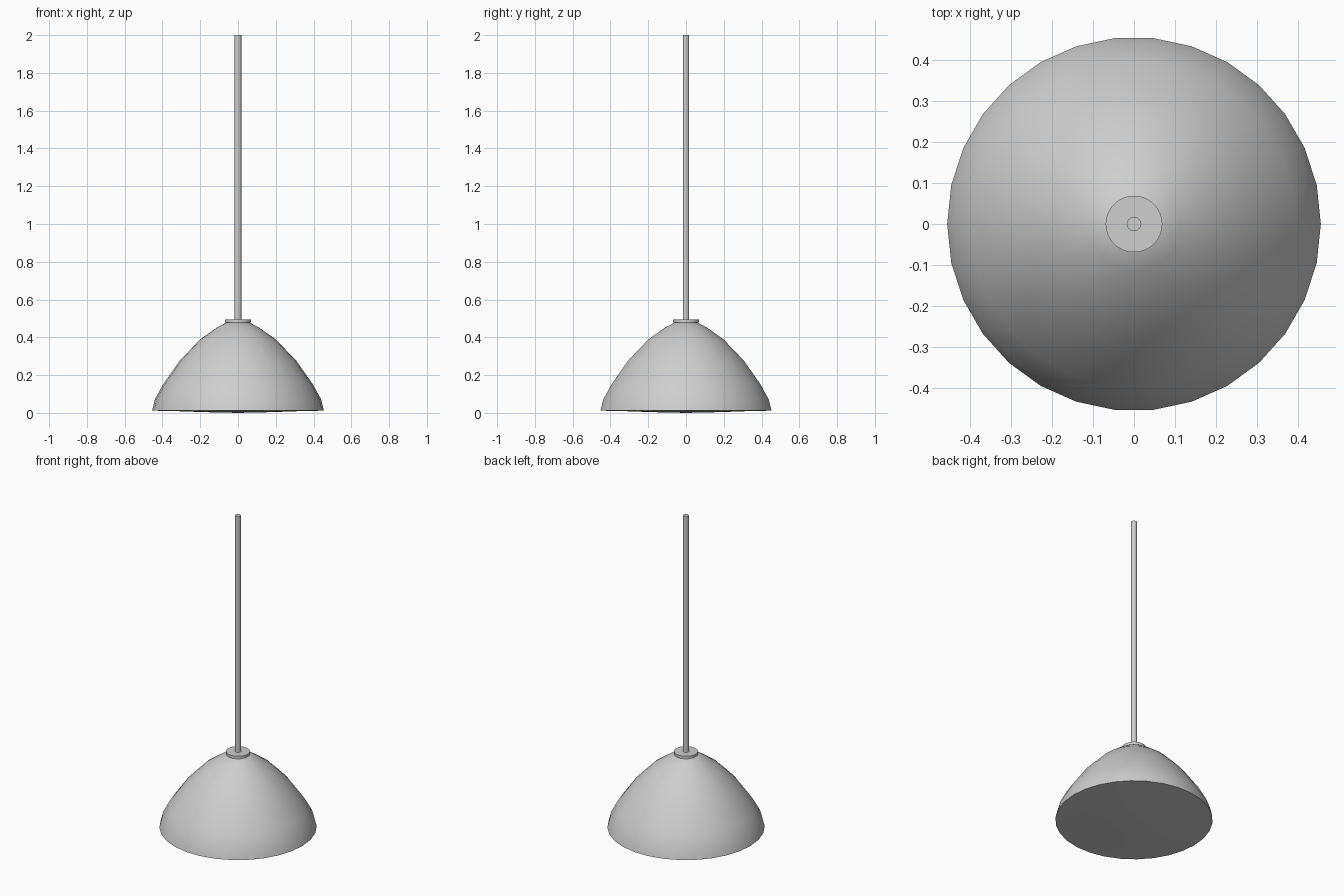
import bpy, bmesh, math

cube = bpy.data.objects.get("Cube")
if cube:
    bpy.data.objects.remove(cube, do_unlink=True)

grey = bpy.data.materials.new("light_grey")
grey.use_nodes = True
colour = (0.62, 0.62, 0.62, 1)
grey.diffuse_color = colour
grey.node_tree.nodes["Principled BSDF"].inputs["Base Color"].default_value = colour


def lathe(name, profile, sides, angle):
    """Turn a (radius, height) profile around z; zero radius makes a pole."""
    bm = bmesh.new()
    rings = []
    for r, z in profile:
        count = sides if r > 0 else 1
        rings.append([bm.verts.new((r * math.cos(math.tau * i / sides),
                                    r * math.sin(math.tau * i / sides), z))
                      for i in range(count)])
    for a, b in zip(rings, rings[1:]):
        for i in range(sides):
            j = (i + 1) % sides
            corners = [a[i % len(a)], a[j % len(a)], b[j % len(b)], b[i % len(b)]]
            bm.faces.new(list(dict.fromkeys(corners)))
    bmesh.ops.recalc_face_normals(bm, faces=bm.faces)
    mesh = bpy.data.meshes.new(name)
    bm.to_mesh(mesh)
    bm.free()
    mesh.materials.append(grey)
    obj = bpy.data.objects.new(name, mesh)
    bpy.context.collection.objects.link(obj)
    bpy.ops.object.select_all(action='DESELECT')
    obj.select_set(True)
    bpy.context.view_layer.objects.active = obj
    bpy.ops.object.shade_smooth_by_angle(angle=math.radians(angle))
    return obj


# Domed shade
lathe("shade", [(0.455, 0.012), (0.44, 0.072), (0.397, 0.15), (0.307, 0.278),
                (0.2, 0.389), (0.111, 0.452), (0.05, 0.484), (0, 0.484)], 30, 30)

# Slightly bulging diffuser closing the underside
lathe("diffuser", [(0.455, 0.012), (0.32, 0.009), (0.18, 0.004), (0, 0)], 30, 30)

# Collar on top of the shade
lathe("collar", [(0, 0.478), (0.069, 0.478), (0.069, 0.495), (0, 0.495)], 30, 30)

# Hanging rod
lathe("rod", [(0, 0.485), (0.018, 0.485), (0.018, 2), (0, 2)], 10, 40)
